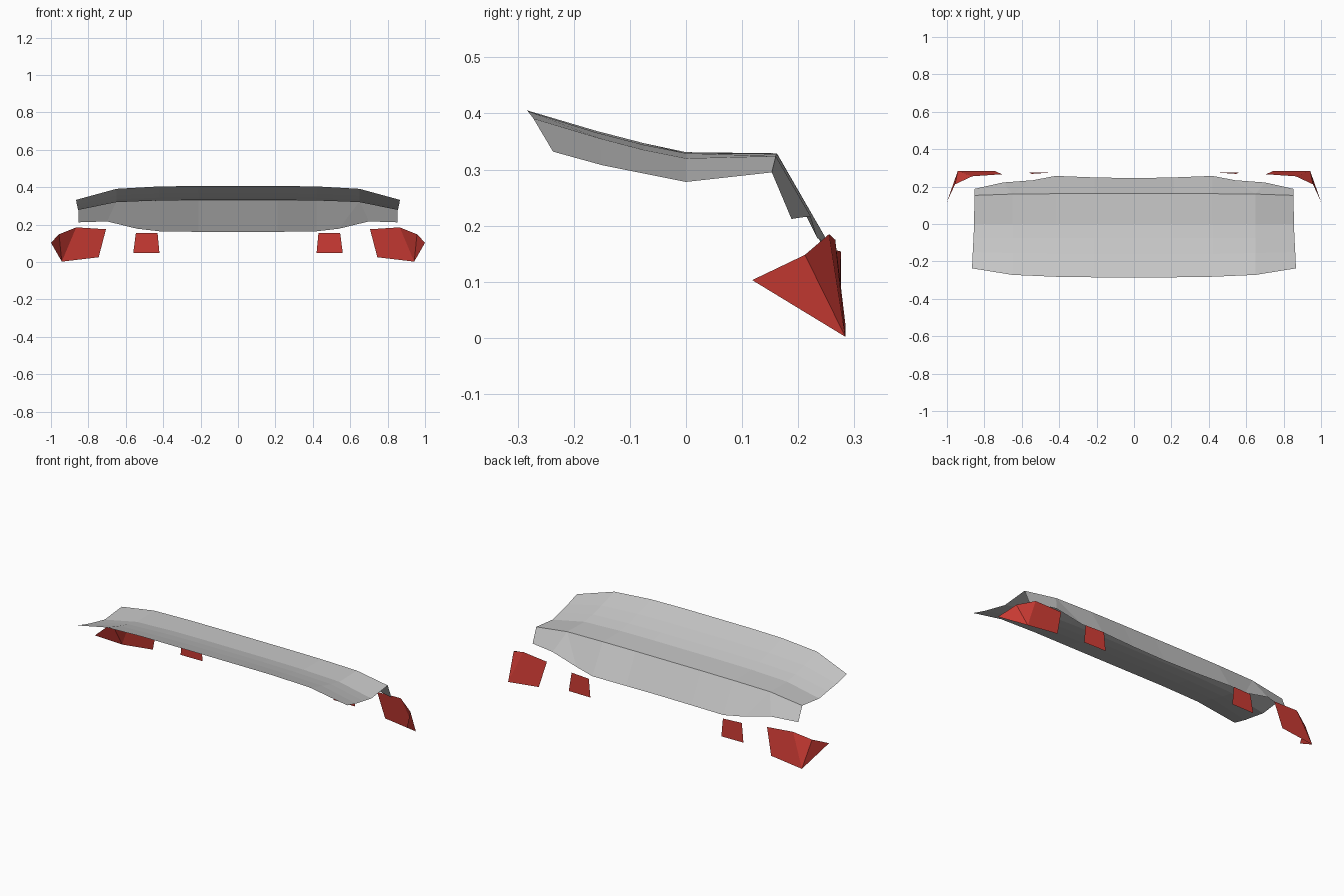
import bpy, bmesh

if "Cube" in bpy.data.objects:
    bpy.data.objects.remove(bpy.data.objects["Cube"])


def material(name, rgb):
    m = bpy.data.materials.new(name)
    m.diffuse_color = (*rgb, 1)
    m.use_nodes = True
    m.node_tree.nodes["Principled BSDF"].inputs["Base Color"].default_value = m.diffuse_color
    return m


GREY = material("light grey", (0.58, 0.58, 0.58))
RED = material("lamp red", (0.62, 0.045, 0.035))


def mesh_object(name, bm, mat):
    me = bpy.data.meshes.new(name)
    bm.to_mesh(me)
    bm.free()
    me.materials.append(mat)
    ob = bpy.data.objects.new(name, me)
    bpy.context.collection.objects.link(ob)
    return ob


# Rear panel: (y, z) sections from front edge to ridge, at each width
centre = [(-0.285, 0.406), (-0.16, 0.369), (-0.075, 0.347), (0, 0.331), (0.162, 0.329)]
inner = [(-0.282, 0.404), (-0.16, 0.366), (-0.075, 0.344), (0, 0.329), (0.162, 0.328)]
outer = [(-0.272, 0.391), (-0.155, 0.356), (-0.075, 0.335), (0, 0.32), (0.16, 0.324)]
end = [(-0.237, 0.332), (-0.15, 0.308), (-0.075, 0.293), (0, 0.278), (0.153, 0.295)]

# Each column: x of each upper point, section, lower rear edge point
columns = [
    ([0.0] * 5, centre, (0.0, 0.245, 0.160)),
    ([0.21] * 5, centre, (0.21, 0.249, 0.161)),
    ([0.42] * 5, inner, (0.42, 0.257, 0.164)),
    ([0.65] * 5, outer, (0.54, 0.234, 0.178)),
    ([0.65] * 5, outer, (0.70, 0.222, 0.217)),
    ([0.866, 0.862, 0.858, 0.855, 0.853], end, (0.852, 0.188, 0.212)),
]

bm = bmesh.new()
for s in (1, -1):
    grid = [[bm.verts.new((s * x, y, z)) for x, (y, z) in zip(xs, sec)]
            + [bm.verts.new((s * low[0], low[1], low[2]))]
            for xs, sec, low in columns]
    for a, b in zip(grid, grid[1:]):
        for i in range(5):
            if (a[i].co - b[i].co).length < 1e-5:
                # the doubled column opens into a single triangle at the rear
                if i == 4:
                    bm.faces.new((a[4], b[5], a[5])[::s])
                continue
            bm.faces.new((a[i], b[i], b[i + 1], a[i + 1])[::s])
bmesh.ops.remove_doubles(bm, verts=bm.verts, dist=1e-4)
bmesh.ops.recalc_face_normals(bm, faces=bm.faces)
if sum(f.normal.z for f in bm.faces) < 0:
    bmesh.ops.reverse_faces(bm, faces=bm.faces)
mesh_object("rear_panel", bm, GREY)


# Lamps: thin open faces, mirrored left and right
def lamp(name, pts, faces):
    for side, s in (("right", 1), ("left", -1)):
        bm = bmesh.new()
        vs = [bm.verts.new((s * x, y, z)) for x, y, z in pts]
        for f in faces:
            face = bm.faces.new([vs[i] for i in f])
            face.normal_update()
            if face.normal.y < 0:
                face.normal_flip()
        mesh_object(f"{name}_{side}", bm, RED)


# Wraparound corner lamp
lamp("corner_lamp",
     [(0.706, 0.266, 0.175), (0.745, 0.284, 0.025), (0.942, 0.284, 0.002),
      (1.0, 0.118, 0.103), (0.957, 0.212, 0.148), (0.865, 0.255, 0.185)],
     [(0, 1, 2, 5), (5, 2, 4), (4, 2, 3)])

# Small inner lamp
lamp("inner_lamp",
     [(0.43, 0.276, 0.154), (0.42, 0.276, 0.048), (0.56, 0.274, 0.048), (0.546, 0.268, 0.156)],
     [(0, 1, 2, 3)])
